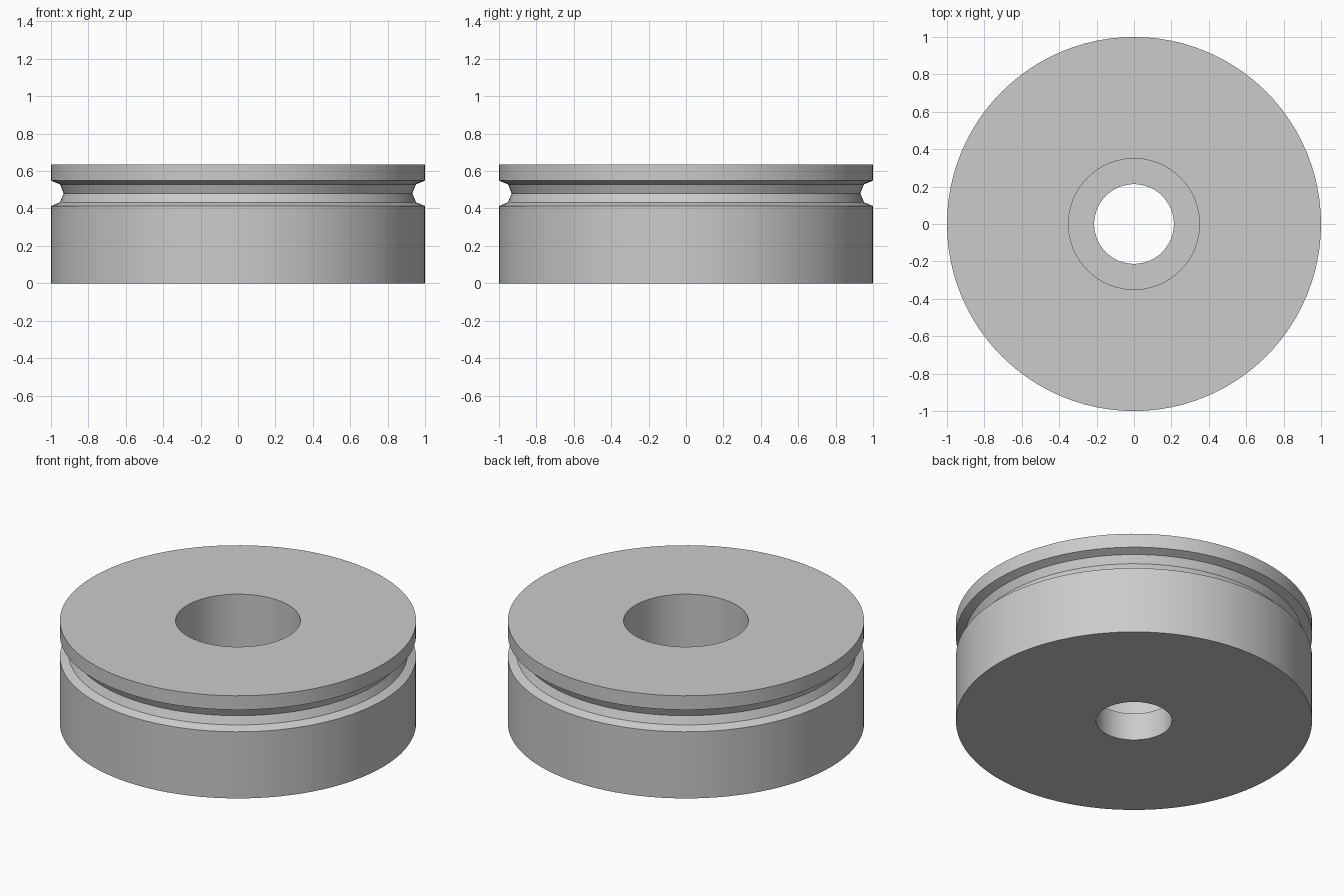
import bpy, bmesh, math
from mathutils import Matrix, Vector

if "Cube" in bpy.data.objects:
    bpy.data.objects.remove(bpy.data.objects["Cube"], do_unlink=True)

SIDES = 96
RADIUS, HEIGHT = 1.0, 0.636
BORE, COUNTERBORE, LEDGE = 0.213, 0.35, 0.17
GROOVE_Z, GROOVE_R, GROOVE_STEPS = 0.481, 0.068, 4

# Plain grey metal
grey = bpy.data.materials.new("grey_metal")
grey.use_nodes = True
colour = (0.6, 0.6, 0.6, 1)
grey.diffuse_color = colour
grey.node_tree.nodes["Principled BSDF"].inputs["Base Color"].default_value = colour

# Closed wheel section: rim with round groove, then stepped bore
groove = []
for i in range(GROOVE_STEPS + 1):
    a = math.pi * i / GROOVE_STEPS
    groove.append((RADIUS - GROOVE_R * math.sin(a), GROOVE_Z - GROOVE_R * math.cos(a)))
section = [(BORE, 0), (RADIUS, 0), *groove, (RADIUS, HEIGHT),
           (COUNTERBORE, HEIGHT), (COUNTERBORE, LEDGE), (BORE, LEDGE)]

# Turn the section around the axle
bm = bmesh.new()
rings = []
for s in range(SIDES):
    turn = Matrix.Rotation(math.tau * s / SIDES, 3, 'Z')
    rings.append([bm.verts.new(turn @ Vector((r, 0, z))) for r, z in section])
for s in range(SIDES):
    a, b = rings[s], rings[(s + 1) % SIDES]
    for k in range(len(section)):
        n = (k + 1) % len(section)
        bm.faces.new((a[k], b[k], b[n], a[n]))
bmesh.ops.recalc_face_normals(bm, faces=bm.faces)
mesh = bpy.data.meshes.new("grooved_wheel")
bm.to_mesh(mesh)
bm.free()
mesh.materials.append(grey)
wheel = bpy.data.objects.new("grooved_wheel", mesh)
bpy.context.collection.objects.link(wheel)

# Smooth round walls, crisp rims
bpy.context.view_layer.objects.active = wheel
wheel.select_set(True)
bpy.ops.object.shade_smooth_by_angle(angle=math.radians(30))
